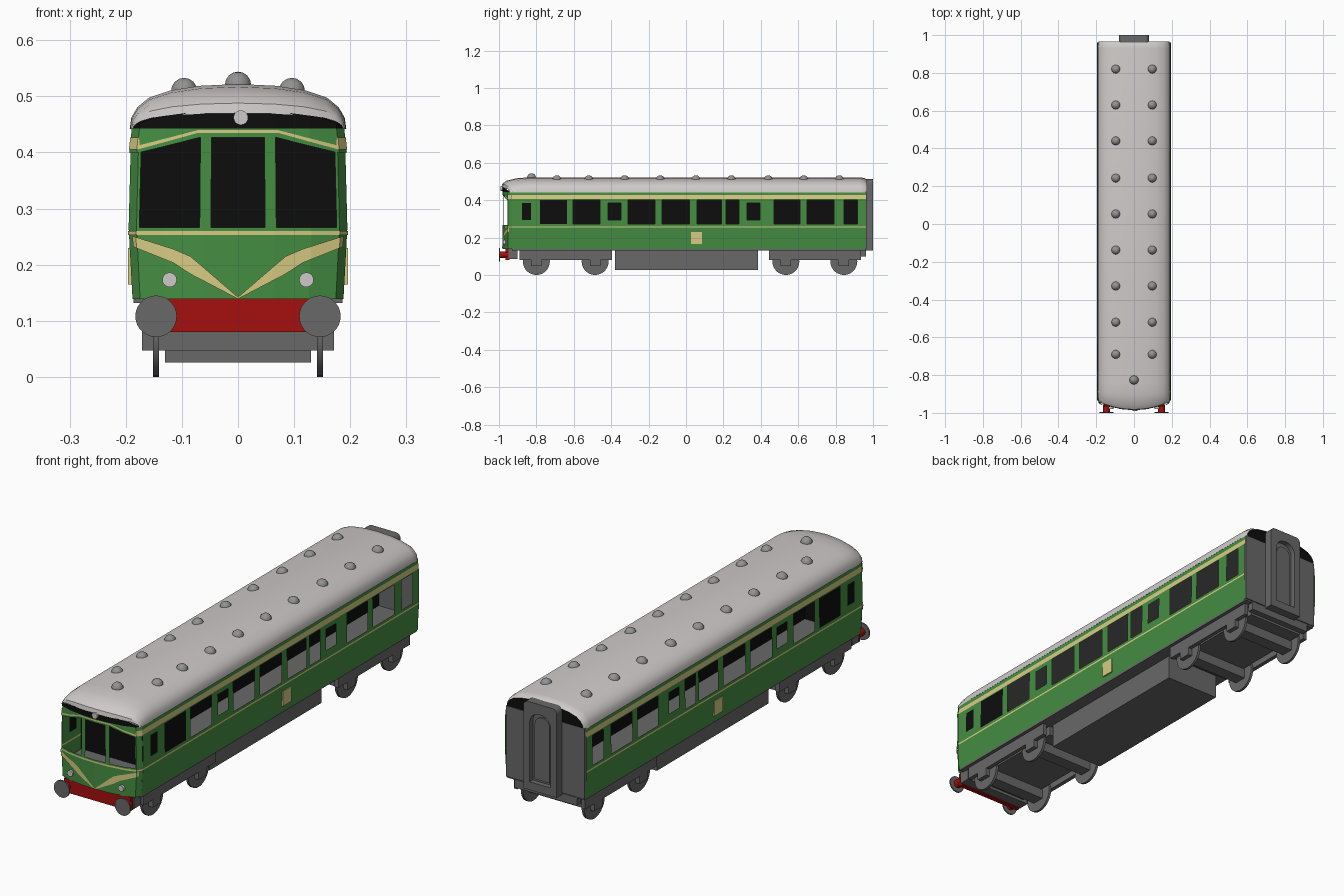
import bpy, bmesh, math
from mathutils import Matrix

if "Cube" in bpy.data.objects:
    bpy.data.objects.remove(bpy.data.objects["Cube"])


def material(name, r, g, b):
    m = bpy.data.materials.new(name)
    m.diffuse_color = (r, g, b, 1)
    m.use_nodes = True
    m.node_tree.nodes["Principled BSDF"].inputs["Base Color"].default_value = m.diffuse_color
    return m


GREEN = material("body green", .06, .27, .055)
CREAM = material("cream lining", .68, .60, .23)
BLACK = material("dark interior", .004, .004, .004)
GREY = material("underframe grey", .14, .14, .14)
ROOF = material("roof light grey", .62, .59, .58)
VENT = material("vent grey", .29, .29, .29)
RED = material("buffer red", .38, .005, .005)


def mesh(name, verts, faces, mats, idx=None, smooth=False, recalc=False):
    me = bpy.data.meshes.new(name)
    me.from_pydata(verts, [], faces)
    for m in mats:
        me.materials.append(m)
    if idx:
        me.polygons.foreach_set("material_index", idx)
    bm = bmesh.new()
    bm.from_mesh(me)
    bmesh.ops.remove_doubles(bm, verts=bm.verts, dist=1e-5)
    if recalc:
        bmesh.ops.recalc_face_normals(bm, faces=bm.faces)
    bm.to_mesh(me)
    bm.free()
    ob = bpy.data.objects.new(name, me)
    bpy.context.collection.objects.link(ob)
    if smooth:
        bpy.ops.object.select_all(action='DESELECT')
        ob.select_set(True)
        bpy.context.view_layer.objects.active = ob
        bpy.ops.object.shade_smooth_by_angle(angle=math.radians(40))
    return ob


def box(name, x, y, z, mat):
    v = [(a, b, c) for a in x for b in y for c in z]
    f = [(0, 1, 3, 2), (4, 6, 7, 5), (0, 4, 5, 1), (2, 3, 7, 6), (0, 2, 6, 4), (1, 5, 7, 3)]
    return mesh(name, v, f, [mat], recalc=True)


def disc(name, c, r, depth, axis, mat, n=28):
    """Cylinder centred at c along x or y."""
    def pt(a, d):
        u, w = r * math.cos(a), r * math.sin(a)
        return (c[0] + d, c[1] + u, c[2] + w) if axis == 'x' else (c[0] + u, c[1] + d, c[2] + w)
    v = [pt(2 * math.pi * i / n, d) for d in (-depth / 2, depth / 2) for i in range(n)]
    f = [(i, (i + 1) % n, n + (i + 1) % n, n + i) for i in range(n)]
    f += [tuple(range(n)), tuple(range(n, 2 * n))]
    return mesh(name, v, f, [mat], smooth=True, recalc=True)


def lerp(table, t):
    for (a, p), (b, q) in zip(table, table[1:]):
        if t <= b:
            return p + (q - p) * max(0, t - a) / (b - a)
    return table[-1][1]


def side_x(z):  # half width of the body at height z
    return lerp([(.139, .188), (.256, .195), (.40, .194), (.445, .189)], z)


def nose_y(x):  # plan curve of the cab front
    return lerp([(0, -.98), (.065, -.977), (.13, -.968), (.18, -.952), (.194, -.93)], abs(x))


# Side walls: a grid with window cells left open, coloured by height
small, big = (.294, .385), (.272, .40)
windows = [(-.876, -.828, small), (-.78, -.635, big), (-.603, -.46, big), (-.416, -.347, small),
           (-.31, -.165, big), (-.128, .02, big), (.06, .19, big), (.213, .283, big),
           (.326, .395, small), (.47, .61, big), (.646, .79, big), (.844, .918, big)]
ys = sorted([-.93, .962] + [y for w in windows for y in w[:2]])
zs = [.139, .253, .260, .272, .294, .385, .40, .405, .427, .445]
for s, label in ((1, "right"), (-1, "left")):
    v, f, idx = [], [], []
    for y0, y1 in zip(ys, ys[1:]):
        for z0, z1 in zip(zs, zs[1:]):
            yc, zc = (y0 + y1) / 2, (z0 + z1) / 2
            hit = [w for w in windows if w[0] < yc < w[1] and w[2][0] < zc < w[2][1]]
            if hit and yc > -.62:
                continue
            n = len(v)
            v += [(s * side_x(z), y, z) for y, z in ((y0, z0), (y1, z0), (y1, z1), (y0, z1))]
            f.append((n, n + 1, n + 2, n + 3)[::s])
            idx.append(2 if hit else int(.253 < zc < .26 or .405 < zc < .427))
    mesh(label + "_side_wall", v, f, [GREEN, CREAM, BLACK], idx)
    box(label + "_side_panel", sorted((s * .190, s * .196)), (.027, .085), (.165, .23), CREAM)


# Cab front: strips of (x, low z, high z) wrapped round the nose curve
def front(name, cols, mat, out=0.0, both=True):
    xs = sorted({c[0] for c in cols} | {x for x in (0, .065, .13, .18)
                                        if cols[0][0] < x < cols[-1][0]})
    lo, hi = [(c[0], c[1]) for c in cols], [(c[0], c[2]) for c in cols]
    v, f = [], []
    for s in ((1, -1) if both else (1,)):
        n = len(v)
        for x in xs:
            for z in (lerp(lo, x), lerp(hi, x)):
                v.append((s * x / .194 * (side_x(z) + out * .5), nose_y(x) - out, z))
        f += [(n + 2 * i, n + 2 * i + 2, n + 2 * i + 3, n + 2 * i + 1)[::s] for i in range(len(xs) - 1)]
    return mesh(name, v, f, [mat])


front("cab_lower_front", [(0, .139, .266), (.194, .139, .266)], GREEN)
front("cab_mullion", [(.048, .266, .43), (.068, .266, .43)], GREEN)
front("cab_corner_post", [(.175, .266, .43), (.194, .266, .43)], GREEN)
front("cab_header", [(0, .427, .445), (.068, .427, .445), (.175, .400, .445), (.194, .400, .445)], GREEN)
front("cab_waist_line", [(0, .253, .260), (.194, .253, .260)], CREAM, .002)
front("cab_top_line", [(0, .435, .440), (.072, .435, .440), (.176, .406, .413),
                       (.178, .405, .427), (.194, .405, .427)], CREAM, .002)
front("cab_chevron", [(0, .139, .142), (.085, .183, .215), (.115, .203, .228), (.186, .232, .251)],
      CREAM, .003)
front("cab_brow", [(0, .443, .474), (.09, .443, .471), (.15, .443, .463), (.192, .443, .448)], BLACK, .001)

# Roof: lofted sections; the nose rings bow forward and drop
section = [(1, 0), (.985, .25), (.93, .48), (.82, .70), (.62, .86), (.35, .96), (0, 1)]
section = section + [(-u, h) for u, h in section[-2::-1]]
rings = [(.967, .184, .066, 0), (.955, .190, .076, 0), (.93, .193, .080, 0), (-.84, .193, .080, 0),
         (-.89, .192, .075, .015), (-.925, .190, .062, .035), (-.94, .188, .046, .042),
         (-.942, .187, .028, .044)]
v = [(u * w, y - b * (1 - u * u), .442 + h * k) for y, w, h, b in rings for u, k in section]
m = len(section)
f = [(r * m + i, r * m + i + 1, r * m + m + i + 1, r * m + m + i)[::-1]
     for r in range(len(rings) - 1) for i in range(m - 1)]
mesh("roof", v, f, [ROOF], smooth=True)
mesh("roof_rear_end", [(p[0], .964, p[2]) for p in v[:m]], [tuple(range(m))[::-1]], [BLACK])


# Roof vents
def vent(x, y, z):
    bm = bmesh.new()
    bmesh.ops.create_uvsphere(bm, u_segments=14, v_segments=8, radius=.024,
                              matrix=Matrix.Translation((x, y, z)))
    me = bpy.data.meshes.new("roof_vent")
    bm.to_mesh(me)
    bm.free()
    me.materials.append(VENT)
    me.shade_smooth()
    bpy.context.collection.objects.link(bpy.data.objects.new("roof_vent", me))


for y in (.82, .63, .44, .243, .053, -.138, -.328, -.52, -.69):
    for x in (-.096, .096):
        vent(x, y, .509)
vent(0, -.826, .52)

# Interior seen through the windows
box("interior_floor", (-.185, .185), (-.935, .95), (.195, .20), GREY)
box("interior_ceiling", (-.185, .185), (-.93, .95), (.43, .435), GREY)
box("interior_partition", (-.01, .01), (-.80, .95), (.20, .43), BLACK)
box("cab_bulkhead", (-.187, .187), (-.81, -.80), (.20, .43), BLACK)

# Rear wall and gangway with arched recess
box("rear_wall", (-.188, .188), (.950, .965), (.139, .445), GREY)


def arch(w, zb, zt, r, y):
    pts = [(-w, y, zb), (w, y, zb)]
    for cx, a0 in ((w - r, 0), (r - w, 90)):
        pts += [(cx + r * math.cos(math.radians(a0 + a)), y, zt - r + r * math.sin(math.radians(a0 + a)))
                for a in range(0, 91, 15)]
    return pts


loops = [arch(.08, .13, .512, .022, .96), arch(.08, .13, .512, .022, 1.0),
         arch(.05, .165, .468, .046, 1.0), arch(.05, .165, .468, .046, .978),
         arch(.036, .175, .448, .034, .978), arch(.036, .175, .448, .034, .985)]
n = len(loops[0])
f = [(k * n + i, k * n + (i + 1) % n, k * n + n + (i + 1) % n, k * n + n + i)
     for k in range(len(loops) - 1) for i in range(n)]
f += [tuple(range(n)), tuple(range(5 * n, 6 * n))]
mesh("gangway", [p for loop in loops for p in loop], f, [GREY], recalc=True)

# Underframe
box("body_floor", (-.186, .186), (-.93, .96), (.132, .142), GREY)
box("equipment_box", (-.13, .13), (-.38, .385), (.026, .135), GREY)
box("rear_beam", (-.15, .15), (.935, .962), (.10, .135), GREY)
box("front_beam", (-.165, .165), (-.948, -.90), (.085, .138), GREY)
for y0, y1, axles in ((-.89, -.395, (-.80, -.486)), (.443, .935, (.534, .844))):
    box("bogie_frame", (-.135, .135), (y0, y1), (.09, .134), GREY)
    for s in (-1, 1):
        box("bogie_side", sorted((s * .153, s * .171)), (y0, y1), (.08, .134), GREY)
    for y in axles:
        box("axle_beam", (-.171, .171), (y - .028, y + .028), (.047, .09), GREY)
        for x in (-.146, .146):
            disc("wheel", (x, y, .072), .072, .011, 'x', GREY)

# Buffer beam, buffers and lamps
box("buffer_beam", (-.16, .16), (-.965, -.945), (.08, .139), RED)
for s in (-1, 1):
    disc("buffer_shaft", (s * .146, -.975, .108), .018, .04, 'y', RED)
    disc("buffer_head", (s * .146, -.997, .108), .037, .006, 'y', GREY)
    disc("headlamp", (s * .122, nose_y(.122) - .003, .173), .013, .012, 'y', ROOF, 20)
disc("top_lamp", (.005, -.984, .462), .013, .014, 'y', ROOF, 20)
